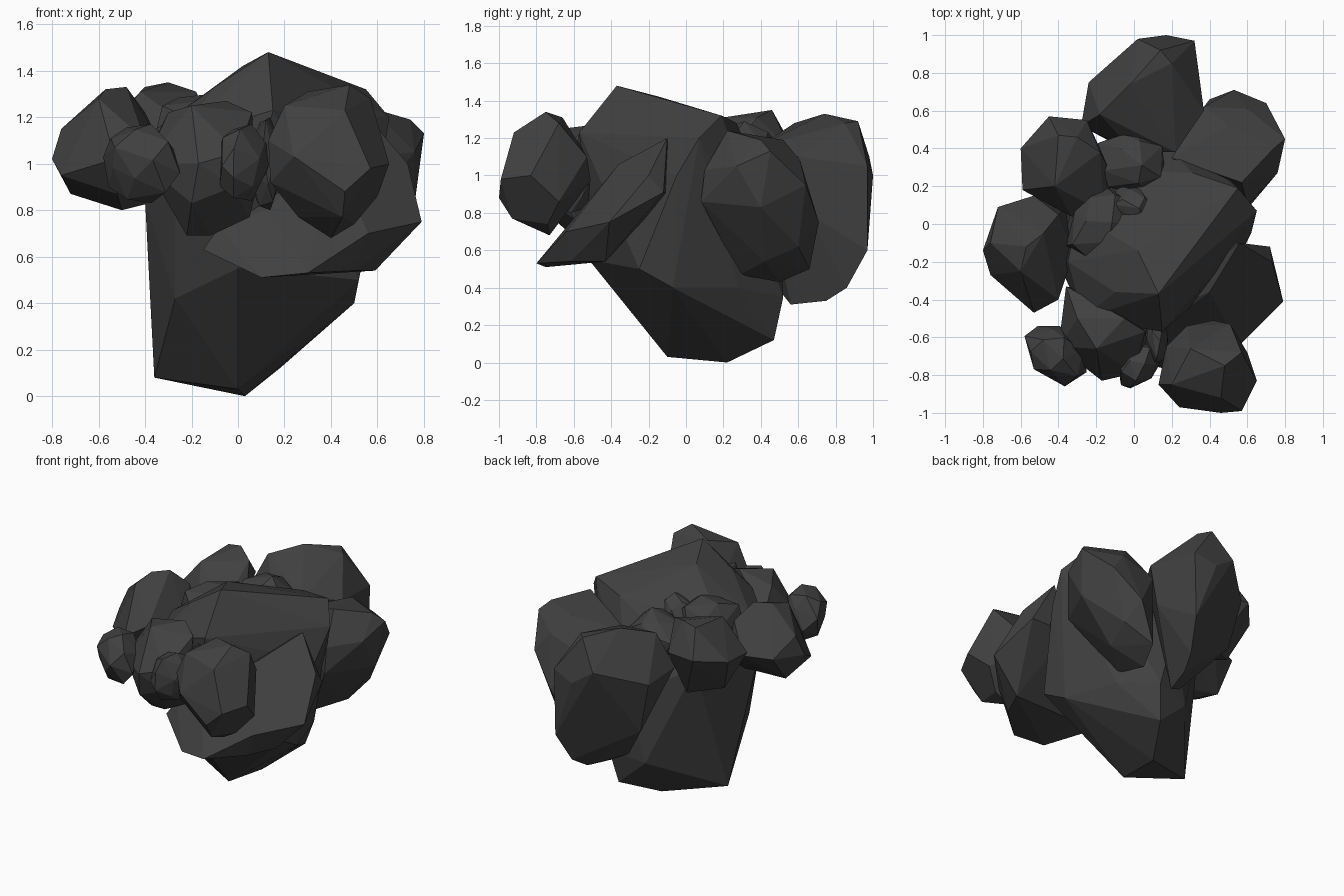
import bpy, bmesh, math, random
from mathutils import Vector

random.seed(4)
stone = bpy.data.materials.new("charcoal stone")
stone.diffuse_color = (0.052, 0.052, 0.052, 1)


def hull_rock(name, pts):
    """Flat-faced boulder: convex hull of a few corner points."""
    bm = bmesh.new()
    for p in pts:
        bm.verts.new(p)
    bmesh.ops.convex_hull(bm, input=bm.verts[:])
    loose = [v for v in bm.verts if not v.link_faces]
    bmesh.ops.delete(bm, geom=loose, context='VERTS')
    bmesh.ops.dissolve_limit(bm, angle_limit=math.radians(4), verts=bm.verts[:], edges=bm.edges[:])
    bmesh.ops.recalc_face_normals(bm, faces=bm.faces[:])
    me = bpy.data.meshes.new(name)
    bm.to_mesh(me)
    bm.free()
    me.materials.append(stone)
    ob = bpy.data.objects.new(name, me)
    bpy.context.collection.objects.link(ob)
    return ob


def small_rock(name, lo, hi, slant=0.0, n=22):
    """Irregular pebble that fills the box lo..hi, slanted in plan."""
    pts = []
    for i in range(n):
        z = 1 - 2 * (i + 0.5) / n
        a = i * 2.39996 + random.uniform(-0.3, 0.3)
        r = math.sqrt(1 - z * z)
        p = Vector((r * math.cos(a), r * math.sin(a), z)) * random.uniform(0.9, 1.1)
        p.y = p.y * (1 - abs(slant)) + p.x * slant
        pts.append(p)
    mn = [min(p[k] for p in pts) for k in range(3)]
    mx = [max(p[k] for p in pts) for k in range(3)]
    hull_rock(name, [[lo[k] + (p[k] - mn[k]) / (mx[k] - mn[k]) * (hi[k] - lo[k])
                      for k in range(3)] for p in pts])


# Central boulder carrying all others
hull_rock("main_boulder", [
    (-.36, .06, .08), (.03, .22, 0), (0, -.1, .03), (.18, .47, .12), (.22, .52, .35),
    (.5, -.07, .40), (.38, .28, .40), (.54, -.08, .6), (.52, -.25, .5), (.03, -.36, .40),
    (-.27, -.3, .42), (0, -.52, .55), (-.40, -.2, .85), (-.27, -.5, 1.1), (-.35, -.2, 1.15),
    (-.1, -.36, 1.33), (.02, -.14, 1.42), (.13, -.37, 1.48), (.15, -.57, 1.23),
    (.31, .27, 1.28), (.55, .19, 1.32), (.65, .07, 1.2), (.62, -.05, 1.0),
    (-.02, .47, .3), (.1, .5, .75), (-.28, .3, .95), (-.3, .05, 1.15)])

# Tilted slab at the front right
hull_rock("tilted_slab", [
    (.79, -.41, .75), (.73, -.2, 1.0), (.56, -.1, 1.2), (.72, -.12, .91), (.1, -.75, .51),
    (.3, -.8, .53), (.59, -.43, .54), (.5, -.62, .54), (-.15, -.56, .63), (-.08, -.55, .73),
    (.12, -.57, .8), (.4, -.36, 1.06), (.45, -.1, .9), (.1, -.45, .55), (.56, -.64, .7)])

# Front right boulder
hull_rock("front_right_boulder", [
    (.2, -.85, 1.25), (.3, -.66, 1.31), (.48, -.75, 1.34), (.57, -.68, 1.28), (.65, -.83, 1.0),
    (.6, -.68, .86), (.5, -.74, .74), (.4, -.73, .68), (.26, -.75, .77), (.14, -.83, .92),
    (.13, -.85, 1.1), (.24, -.97, 1.03), (.46, -1, .88), (.57, -.99, .98), (.46, -.92, 1.23),
    (.51, -.53, 1.1), (.28, -.54, 1.05), (.42, -.51, .97), (.45, -.93, .77), (.17, -.65, 1.1)])

# Tall back boulder
hull_rock("back_boulder", [
    (-.28, .52, 1.05), (-.24, .75, 1.0), (.02, .98, 1.1), (.17, 1, 1.0), (.32, .97, 1.05),
    (.14, .92, 1.29), (-.02, .74, 1.33), (.2, .85, 1.28), (.37, .6, 1.1), (.22, .38, 1.15),
    (-.18, .58, 1.28), (0, .38, 1.1), (.31, .97, .6), (.26, .86, .4), (.22, .75, .33),
    (.17, .56, .31), (.07, .52, .36), (-.16, .72, .65), (.36, .65, .8), (-.15, .45, .85)])

# Tall back right boulder
hull_rock("back_right_boulder", [
    (.37, .62, 1.0), (.53, .71, .75), (.7, .64, .95), (.8, .45, 1.13), (.76, .27, 1.05),
    (.6, .1, 1.03), (.57, .22, 1.24), (.74, .4, 1.19), (.5, .52, 1.19), (.6, .61, 1.08),
    (.4, .66, .5), (.34, .5, .43), (.37, .29, .47), (.5, .16, .75), (.6, .08, .86),
    (.76, .4, .83), (.54, .42, .54), (.58, .6, .62), (.2, .35, 1.1), (.3, .5, .7)])

# Left boulder
hull_rock("left_boulder", [
    (-.8, -.14, 1.02), (-.76, -.1, 1.15), (-.57, -.12, 1.32), (-.48, -.05, 1.33),
    (-.4, .05, 1.22), (-.34, -.1, 1.1), (-.72, .09, 1.05), (-.53, .15, 1.05), (-.36, .08, .97),
    (-.40, -.4, 1.1), (-.53, -.47, 1.02), (-.76, -.27, .95), (-.72, -.05, .87),
    (-.5, -.2, .8), (-.38, -.1, .83), (-.52, -.35, .87), (-.6, -.25, 1.28), (-.35, -.25, 1.05)])

# Back left boulder
hull_rock("back_left_boulder", [
    (-.6, .4, 1.12), (-.45, .57, 1.15), (-.25, .55, 1.15), (-.11, .25, 1.15), (-.16, .06, 1.12),
    (-.33, .04, 1.12), (-.59, .18, 1.1), (-.4, .47, 1.33), (-.3, .46, 1.35), (-.18, .38, 1.31),
    (-.42, .2, 1.31), (-.5, .3, .88), (-.3, .42, .84), (-.2, .2, .86), (-.4, .12, .92)])

# Front left boulder
hull_rock("front_left_boulder", [
    (-.36, -.33, 1.1), (-.3, -.5, 1.22), (-.05, -.5, 1.27), (.06, -.57, 1.22), (.08, -.66, .9),
    (0, -.79, 1.05), (-.17, -.83, 1.0), (-.4, -.65, 1.0), (-.2, -.66, 1.25), (-.31, -.6, .85),
    (-.22, -.62, .69), (-.12, -.62, .69), (.05, -.6, .77), (-.02, -.78, .9), (-.2, -.78, .83),
    (-.1, -.4, .75)])

# Small rocks wedged between the boulders
for nm, lo, hi, slant in [
    ("outer_left_stone", (-.58, -.86, .83), (-.25, -.54, 1.17), -.32),
    ("front_centre_stone", (-.08, -.87, .84), (.14, -.62, 1.17), .2),
    ("front_gap_stone", (.05, -.74, .8), (.18, -.5, 1.2), 0),
    ("back_crown_stone", (-.19, .15, .95), (.17, .5, 1.29), -.1),
    ("left_crown_stone", (-.36, -.2, .95), (.03, .2, 1.3), .25),
    ("crown_pebble", (-.12, -.02, 1.1), (.11, .2, 1.31), -.2),
]:
    small_rock(nm, lo, hi, slant)
